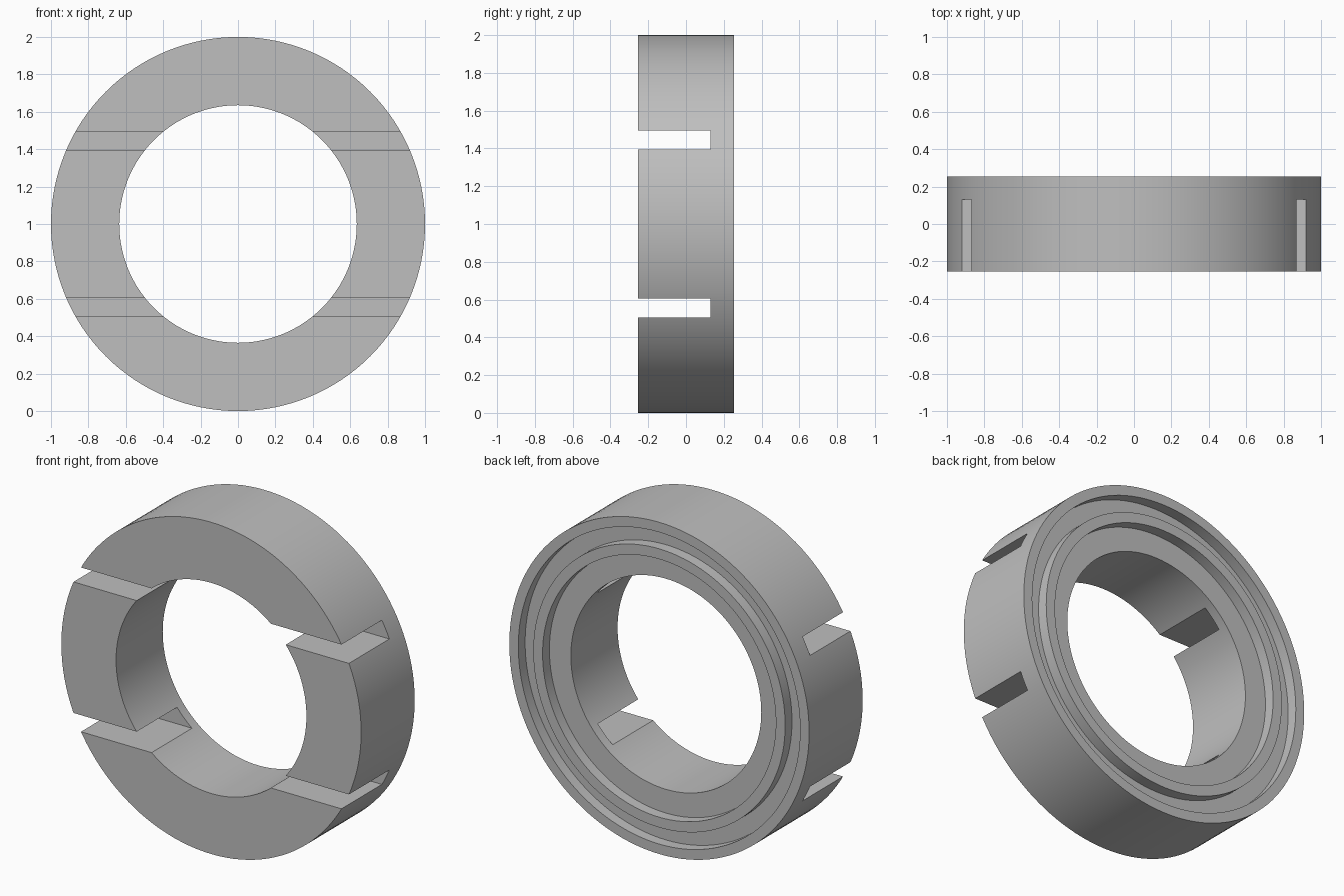
import bpy
import bmesh
import math
from mathutils import Matrix, Vector

cube = bpy.data.objects.get("Cube")
if cube:
    bpy.data.objects.remove(cube, do_unlink=True)

SEGMENTS = 128
HALF = 0.255          # half the ring thickness
FLOOR = HALF - 0.065  # level of the recesses in the back

grey = bpy.data.materials.new("plain grey")
grey.use_nodes = True
colour = (0.52, 0.52, 0.52, 1)
grey.diffuse_color = colour
grey.node_tree.nodes["Principled BSDF"].inputs["Base Color"].default_value = colour


def make_object(name, bm):
    bmesh.ops.recalc_face_normals(bm, faces=bm.faces)
    mesh = bpy.data.meshes.new(name)
    bm.to_mesh(mesh)
    bm.free()
    mesh.materials.append(grey)
    obj = bpy.data.objects.new(name, mesh)
    bpy.context.collection.objects.link(obj)
    return obj


def lathe(name, profile):
    """Turn a closed (radius, y) profile around the ring axis."""
    bm = bmesh.new()
    loops = []
    for i in range(SEGMENTS):
        a = 2 * math.pi * i / SEGMENTS
        loops.append([bm.verts.new((r * math.cos(a), y, 1 + r * math.sin(a)))
                      for r, y in profile])
    n = len(profile)
    for i, here in enumerate(loops):
        there = loops[(i + 1) % SEGMENTS]
        for j in range(n):
            k = (j + 1) % n
            bm.faces.new((here[j], here[k], there[k], there[j]))
    return make_object(name, bm)


# Ring body: plain front, raised rim and ridge on the back
ring = lathe("ring_body", [
    (0.635, -HALF), (1, -HALF), (1, HALF),
    (0.94, HALF), (0.94, FLOOR),
    (0.84, FLOOR), (0.84, HALF),
    (0.778, HALF), (0.778, FLOOR),
    (0.635, FLOOR),
])

# Two straight slots across the front, above and below the middle
SLOT_END = 0.13
slot_start = -0.5
for name, side in (("upper_slot_cutter", 1), ("lower_slot_cutter", -1)):
    bm = bmesh.new()
    centre = Vector((0, (slot_start + SLOT_END) / 2, 1 + side * 0.445))
    size = (3, SLOT_END - slot_start, 0.1)
    bmesh.ops.create_cube(bm, size=1, matrix=Matrix.LocRotScale(centre, None, size))
    cutter = make_object(name, bm)
    cutter.hide_render = True
    cut = ring.modifiers.new(name, 'BOOLEAN')
    cut.operation = 'DIFFERENCE'
    cut.solver = 'EXACT'
    cut.object = cutter
    bpy.context.view_layer.objects.active = ring
    bpy.ops.object.modifier_apply(modifier=cut.name)
    bpy.data.objects.remove(cutter, do_unlink=True)

# Smooth round walls with crisp edges
bpy.ops.object.select_all(action='DESELECT')
ring.select_set(True)
bpy.context.view_layer.objects.active = ring
bpy.ops.object.shade_smooth_by_angle(angle=math.radians(30))
